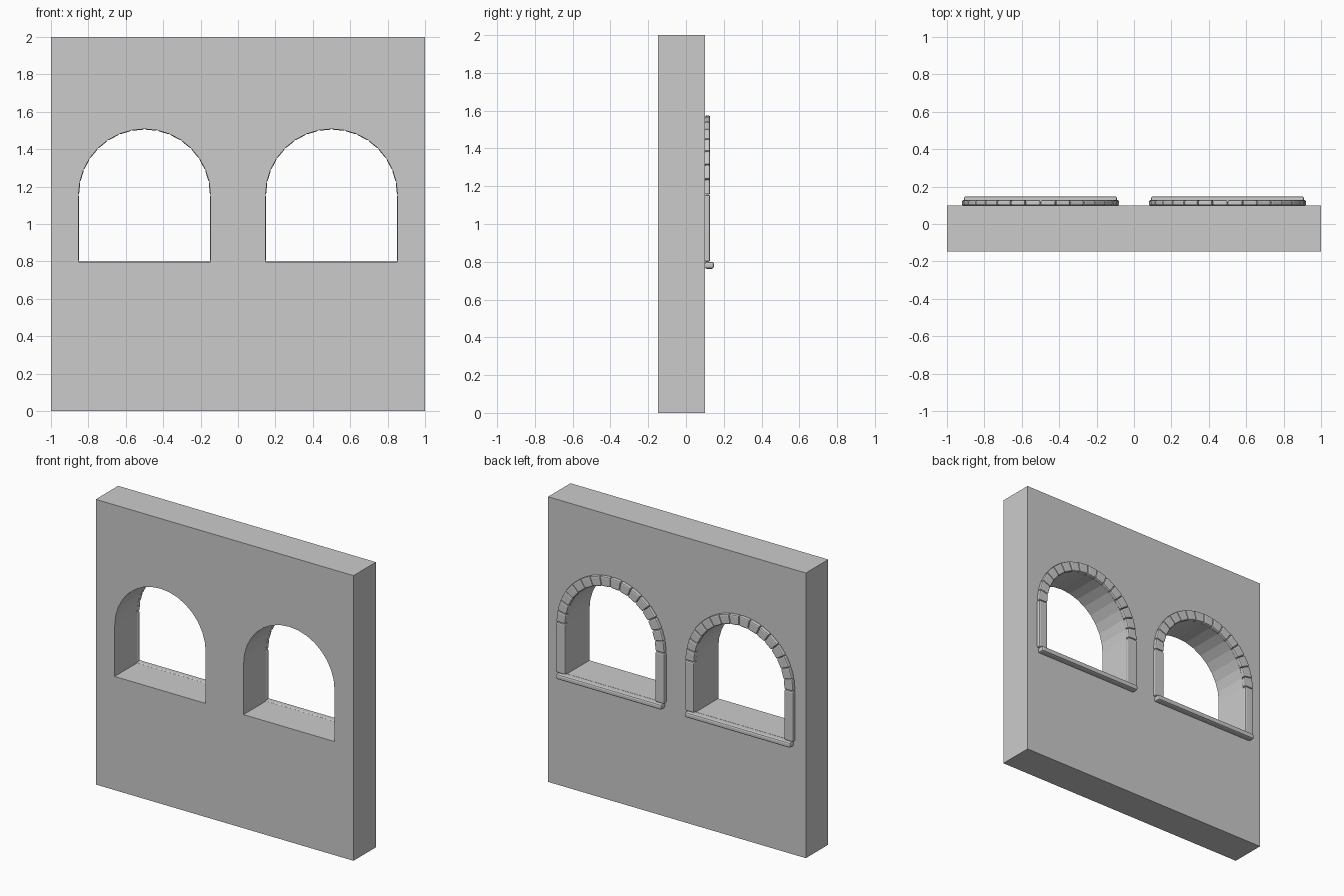
import bpy, bmesh, math

if "Cube" in bpy.data.objects:
    bpy.data.objects.remove(bpy.data.objects["Cube"])

BACK = 0.10                    # rear face of the wall
SPRING, SILL = 1.155, 0.80     # arch spring height and sill height
R_IN, R_OUT = 0.35, 0.42       # stone ring radii
STONES = 16


def prism(name, outline, y0, y1, bevel=0.0):
    """Extrude an (x, z) outline from y0 to y1."""
    bm = bmesh.new()
    face = bm.faces.new([bm.verts.new((x, y0, z)) for x, z in outline])
    ext = bmesh.ops.extrude_face_region(bm, geom=[face])
    for v in ext["geom"]:
        if isinstance(v, bmesh.types.BMVert):
            v.co.y = y1
    bmesh.ops.recalc_face_normals(bm, faces=bm.faces)
    if bevel:
        bmesh.ops.bevel(bm, geom=bm.edges[:], offset=bevel, segments=2,
                        profile=0.5, affect='EDGES')
    me = bpy.data.meshes.new(name)
    bm.to_mesh(me)
    bm.free()
    ob = bpy.data.objects.new(name, me)
    bpy.context.collection.objects.link(ob)
    return ob


def rect(x0, x1, z0, z1):
    return [(x0, z0), (x1, z0), (x1, z1), (x0, z1)]


def polar(cx, r, a):
    return (cx + r * math.cos(a), SPRING + r * math.sin(a))


wall = prism("wall", rect(-1, 1, 0, 2), -0.148, BACK)

for side, cx in (("left", -0.5), ("right", 0.5)):
    # arched opening
    r = R_IN + 0.003
    outline = [(cx - r, SILL - 0.003), (cx + r, SILL - 0.003)]
    outline += [polar(cx, r, math.pi * i / STONES) for i in range(STONES + 1)]
    cutter = prism(side + "_opening_cutter", outline, -0.5, 0.5)
    cutter.hide_render = True
    cutter.hide_set(True)
    mod = wall.modifiers.new(side + "_opening", 'BOOLEAN')
    mod.object = cutter
    mod.operation = 'DIFFERENCE'
    mod.solver = 'EXACT'

    # arch stones
    step = math.pi / STONES
    for i in range(STONES):
        a, b = i * step + 0.002, (i + 1) * step - 0.002
        prism(f"{side}_arch_stone_{i + 1}",
              [polar(cx, R_IN, a), polar(cx, R_OUT, a),
               polar(cx, R_OUT, b), polar(cx, R_IN, b)],
              BACK - 0.002, 0.128, 0.009)

    # jambs
    for s in (-1, 1):
        prism(f"{side}_window_jamb_{'a' if s < 0 else 'b'}",
              rect(*sorted((cx + s * R_IN, cx + s * R_OUT)), SILL, SPRING - 0.001),
              BACK - 0.002, 0.128, 0.009)

    # sill
    prism(side + "_sill", rect(cx - 0.41, cx + 0.41, 0.763, SILL),
          BACK - 0.002, 0.148, 0.011)

# bake the openings so the cutters can be removed
dg = bpy.context.evaluated_depsgraph_get()
baked = bpy.data.meshes.new_from_object(wall.evaluated_get(dg))
wall.modifiers.clear()
wall.data = baked
for ob in [o for o in bpy.data.objects if o.name.endswith("cutter")]:
    bpy.data.objects.remove(ob)
